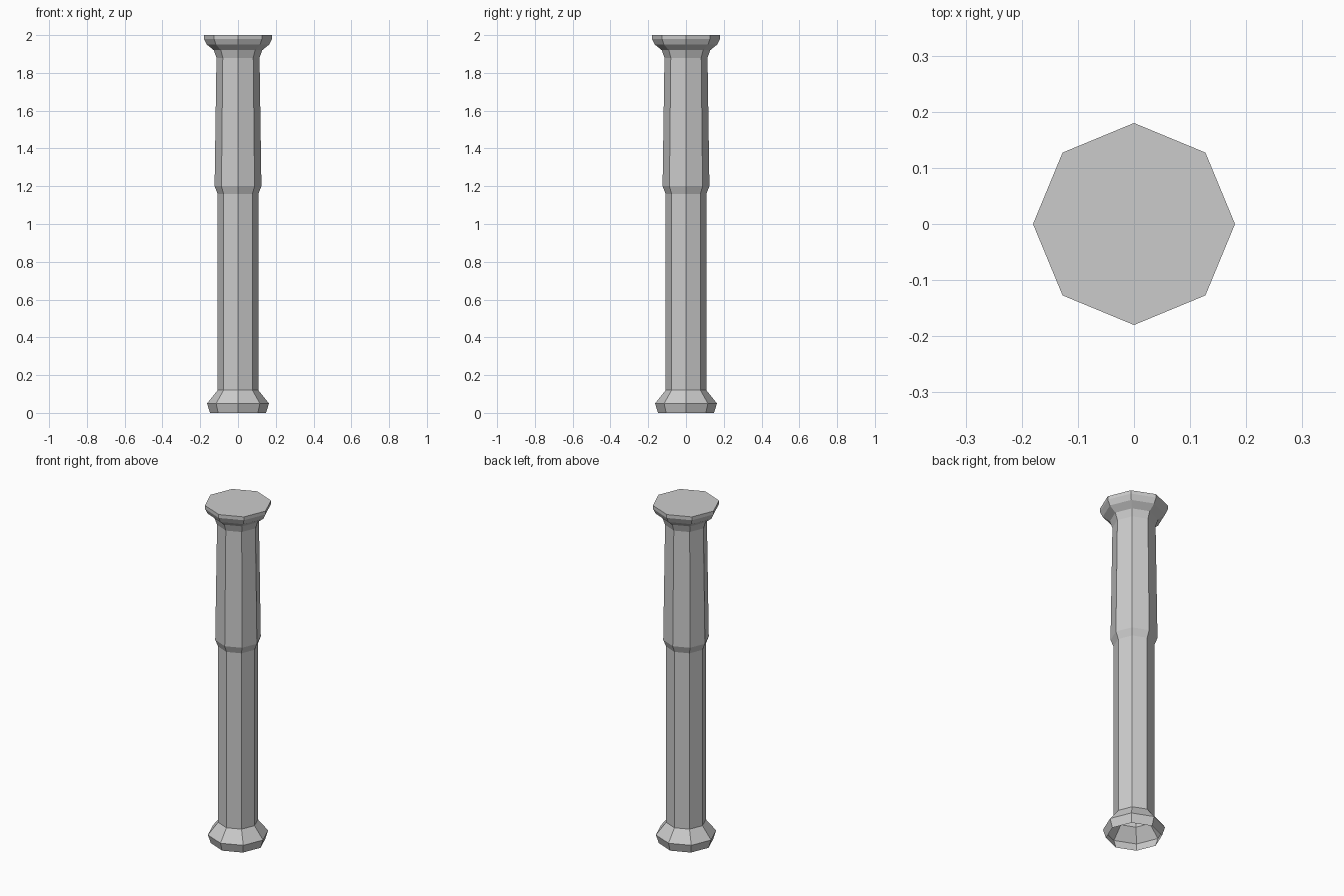
import bpy, bmesh
from math import cos, sin, pi

if "Cube" in bpy.data.objects:
    bpy.data.objects.remove(bpy.data.objects["Cube"])

SIDES = 8

# Column profile from foot to capital: (radius, height)
profile = [
    (0.148, 0.00), (0.164, 0.05), (0.108, 0.12),   # flared foot
    (0.108, 1.16), (0.124, 1.20),                  # lower shaft and step
    (0.114, 1.88), (0.128, 1.92),                  # tapered upper shaft
    (0.165, 1.95), (0.18, 1.98), (0.18, 2.00),     # capital
]

bm = bmesh.new()
rings = [[bm.verts.new((r * cos(2 * pi * i / SIDES), r * sin(2 * pi * i / SIDES), z))
          for i in range(SIDES)] for r, z in profile]

# Walls between neighbouring rings
for low, high in zip(rings, rings[1:]):
    for i in range(SIDES):
        j = (i + 1) % SIDES
        bm.faces.new((low[i], low[j], high[j], high[i]))

# Flat top; the underside of the foot stays open
bm.faces.new(rings[-1])

mesh = bpy.data.meshes.new("column")
bm.to_mesh(mesh)
bm.free()
bpy.context.collection.objects.link(bpy.data.objects.new("column", mesh))
